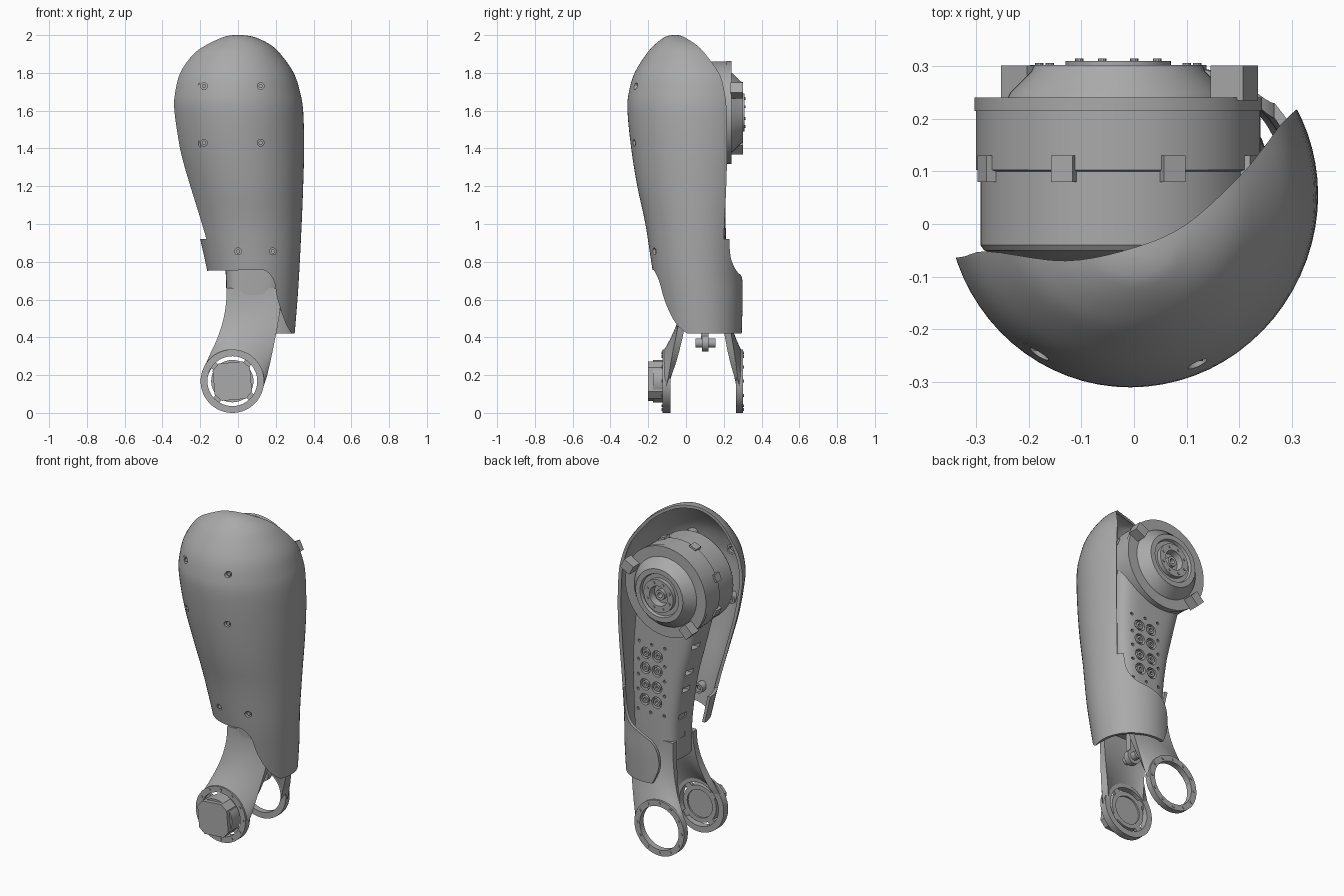
import bpy, bmesh, math
from math import sin, cos, pi, radians
from mathutils import Vector, Matrix

if "Cube" in bpy.data.objects:
    bpy.data.objects.remove(bpy.data.objects["Cube"])

grey = bpy.data.materials.new("plain_grey")
grey.use_nodes = True
grey.diffuse_color = (0.4, 0.4, 0.4, 1)
grey.node_tree.nodes["Principled BSDF"].inputs["Base Color"].default_value = (0.4, 0.4, 0.4, 1)


def finish(name, bm):
    bmesh.ops.recalc_face_normals(bm, faces=bm.faces)
    me = bpy.data.meshes.new(name)
    bm.to_mesh(me)
    bm.free()
    ob = bpy.data.objects.new(name, me)
    me.materials.append(grey)
    bpy.context.collection.objects.link(ob)
    return ob


def select(ob):
    bpy.ops.object.select_all(action='DESELECT')
    ob.select_set(True)
    bpy.context.view_layer.objects.active = ob


def smooth(ob, angle=35):
    select(ob)
    bpy.ops.object.shade_smooth_by_angle(angle=radians(angle))


def apply_mod(ob, kind, **props):
    mod = ob.modifiers.new(kind.lower(), kind)
    for k, v in props.items():
        setattr(mod, k, v)
    select(ob)
    bpy.ops.object.modifier_apply(modifier=mod.name)


def cut(ob, cutter):
    apply_mod(ob, 'BOOLEAN', operation='DIFFERENCE', solver='EXACT', object=cutter)
    bpy.data.objects.remove(cutter)


def grid(bm, rows, close_u=True, close_v=False):
    vs = [[bm.verts.new(p) for p in r] for r in rows]
    n, m = len(vs), len(vs[0])
    for i in range(n if close_v else n - 1):
        for j in range(m if close_u else m - 1):
            a, b = vs[i], vs[(i + 1) % n]
            bm.faces.new((a[j], a[(j + 1) % m], b[(j + 1) % m], b[j]))
    return vs


def lathe(name, profile, cx, cz, n=64, ring=False):
    """Turn (radius, y) points round an axis along y."""
    bm = bmesh.new()
    vs = grid(bm, [[(cx + r * cos(2 * pi * j / n), y, cz + r * sin(2 * pi * j / n))
                    for j in range(n)] for r, y in profile], close_v=ring)
    if not ring:
        bm.faces.new(vs[0])
        bm.faces.new(vs[-1])
    ob = finish(name, bm)
    smooth(ob, 30)
    return ob


def tube(name, r0, r1, y0, y1, cx, cz, n=48):
    return lathe(name, [(r0, y0), (r1, y0), (r1, y1), (r0, y1)], cx, cz, n, True)


def rod(name, r, y0, y1, cx, cz, n=16):
    return lathe(name, [(r, y0), (r, y1)], cx, cz, n)


def prism(name, pts, lo, hi, axis):
    place = (lambda a, b, h: (a, b, h)) if axis == 'z' else (lambda a, b, h: (a, h, b))
    bm = bmesh.new()
    vs = grid(bm, [[place(a, b, h) for a, b in pts] for h in (lo, hi)])
    bm.faces.new(vs[0])
    bm.faces.new(vs[1])
    return finish(name, bm)


def box(name, centre, size, spin=0):
    bm = bmesh.new()
    bmesh.ops.create_cube(bm, size=1, matrix=Matrix.Translation(centre)
                          @ Matrix.Rotation(-spin, 4, 'Y') @ Matrix.Diagonal((*size, 1)))
    return finish(name, bm)


def spline(rows, k):
    out = []
    R = [Vector(r) for r in rows]
    for i in range(len(R) - 1):
        a, b, c, d = R[max(i - 1, 0)], R[i], R[i + 1], R[min(i + 2, len(R) - 1)]
        for s in range(k):
            t = s / k
            out.append(b + ((c - a) * t + (2 * a - 5 * b + 4 * c - d) * t * t
                            + (3 * b - a - 3 * c + d) * t ** 3) / 2)
    return out + [R[-1]]


def section(row, n, p):
    z, xl, xr, yf, yb = row
    f = lambda v: math.copysign(abs(v) ** p, v)
    return [((xl + xr) / 2 + (xr - xl) / 2 * f(sin(2 * pi * j / n)),
             (yf + yb) / 2 - (yb - yf) / 2 * f(cos(2 * pi * j / n)), z) for j in range(n)]


# Outer cover: rows of height, left, right, front, back
cover_rows = spline([
    (.42, -.13, .30, -.12, .295), (.6, -.14, .315, -.15, .30), (.76, -.165, .325, -.178, .30),
    (1.0, -.22, .337, -.215, .33), (1.2, -.272, .345, -.258, .37), (1.4, -.325, .35, -.29, .40),
    (1.6, -.355, .345, -.31, .41), (1.7, -.35, .328, -.302, .40), (1.8, -.322, .295, -.272, .36),
    (1.9, -.25, .225, -.21, .26), (1.95, -.18, .17, -.165, .17), (1.985, -.10, .10, -.12, .07),
    (1.997, -.05, .05, -.09, 0), (2.001, -.004, .004, -.062, -.054)], 4)
bm = bmesh.new()
vs = grid(bm, [section(r, 72, 1) for r in cover_rows])
bm.faces.new(vs[-1])
cover = finish("cover_shell", bm)
apply_mod(cover, 'SOLIDIFY', thickness=.018, offset=-1)
# open back, front lower notch and rounded rear flap
rim = spline([(-.6, -.02), (-.36, -.063), (-.28, -.052), (-.13, -.07), (0, -.045), (.1, .0),
              (.2, .09), (.25, .15), (.3, .21), (.45, .33)], 5)
cut(cover, prism("cutter", [tuple(p) for p in rim] + [(.45, .8), (-.6, .8)], .92, 2.3, 'z'))
notch = spline([(.11, .757), (.15, .75), (.19, .7), (.21, .6), (.25, .48), (.29, .41)], 4)
cut(cover, prism("cutter", [(-.6, .745)] + [tuple(p) for p in notch]
                 + [(.29, .2), (-.6, .2)], -.6, .06, 'y'))
flap = spline([(.04, .4), (.01, .46), (-.01, .53), (0, .62), (.04, .68), (.12, .72),
               (.2, .75), (.25, .82), (.27, .95)], 4)
cut(cover, prism("cutter", [(-.6, .3), (.04, .3)] + [tuple(p) for p in flap]
                 + [(-.6, .95)], .05, .8, 'y'))


def front_y(x, z):
    z0, xl, xr, yf, yb = min(cover_rows, key=lambda r: abs(r[0] - z))
    s = (x - (xl + xr) / 2) / ((xr - xl) / 2)
    return (yf + yb) / 2 - (yb - yf) / 2 * math.sqrt(1 - s * s)


# Screw holes with bosses and screw heads
for x, z in [(-.18, 1.73), (.12, 1.73), (-.18, 1.43), (.12, 1.43), (0, .855), (.185, .855)]:
    y = front_y(x, z)
    cut(cover, rod("cutter", .018, y - .1, y + .1, x, z))
    tube("cover_boss", .018, .03, y + .022, y + .07, x, z, 20)
    rod("cover_screw", .011, y + .008, y + .06, x, z)
smooth(cover, 35)

# Upper motor
MX, MZ = -.03, 1.59
lathe("motor_body", [(.2, -.07), (.255, -.05), (.262, -.04), (.262, .1), (.27, .103), (.27, .235),
                     (.265, .24), (.21, .24), (.205, .25), (.165, .29), (.16, .302), (.13, .302),
                     (.125, .285), (.1, .285), (.1, .31), (.06, .31), (.055, .27), (.03, .27),
                     (.03, .295), (.015, .295), (.015, .25)], MX, MZ)
tube("motor_flange", .262, .273, .215, .24, MX, MZ, 64)
for i in range(8):
    a = radians(22.5 + 45 * i)
    box("motor_lug", (MX + .268 * cos(a), .105, MZ + .268 * sin(a)), (.025, .05, .045), a)
    rod("motor_bolt", .008, .30, .315, MX + .08 * cos(a), MZ + .08 * sin(a), 10)
for d in (28, 225):
    a = radians(d)
    box("motor_stop", (MX + .25 * cos(a), .268, MZ + .25 * sin(a)), (.07, .066, .06), a)

# Main strut
bm = bmesh.new()
strut_rows = spline([(.54, -.062, .225, -.015, .215), (.75, -.066, .235, -.025, .215),
                     (1.0, -.1, .25, -.03, .21), (1.2, -.15, .25, -.035, .205),
                     (1.5, -.23, .23, -.035, .2)], 6)
vs = grid(bm, [section(r, 48, .55) for r in strut_rows])
bm.faces.new(vs[0])
bm.faces.new(vs[-1])
strut = finish("strut_body", bm)
# vent grooves in the back and holes along its edges
for x in (.05, .13):
    for z in (.88, .97, 1.07, 1.16):
        cut(strut, tube("cutter", .022, .034, .185, .3, x, z, 20))
        cut(strut, rod("cutter", .01, .185, .3, x, z, 12))
for z in (.81, .93, 1.02, 1.11, 1.22):
    for x in (0, .09, .18):
        if x != .09 or z in (.81, 1.22):
            cut(strut, rod("cutter", .009, .18, .3, x, z, 10))
for z in (.68, .8, .97, 1.08, 1.25):
    cut(strut, box("cutter", (-.13 if z < 1.2 else -.17, .13, z), (.14, .06, .03)))
smooth(strut, 35)

# Forked lower prongs with their rings
KX, KZ = -.03, .168


def prong(name, y_top, y_ring, inner_up):
    rows = []
    for t in [i / 10 for i in range(11)]:
        row = []
        for j in range(17):
            s = j / 16
            a = radians(165 - 185 * s)
            top = Vector((-.06 + .285 * s, y_top, .66))
            mid = Vector((-.055 + .30 * s, y_top, .46 + .05 * s))
            end = Vector((KX + .15 * cos(a), y_ring, KZ + .15 * sin(a)))
            q = top.lerp(mid, t).lerp(mid.lerp(end, t), t)
            row.append(q)
        rows.append(row)
    bm = bmesh.new()
    grid(bm, rows, close_u=False)
    ob = finish(name, bm)
    apply_mod(ob, 'SOLIDIFY', thickness=.036, offset=0)
    smooth(ob, 40)


prong("front_prong", 0, -.105, 1)
prong("back_prong", .195, .28, -1)
tube("front_ring", .132, .168, -.125, -.082, KX, KZ, 64)
tube("back_ring", .132, .168, .265, .302, KX, KZ, 64)
for i in range(12):
    a = radians(30 * i)
    for name, y0, y1 in (("front_ring_bolt", -.129, -.12), ("back_ring_bolt", .29, .306)):
        rod(name, .008, y0, y1, KX + .15 * cos(a), KZ + .15 * sin(a), 10)

# Knee hub: flat sided block held in the front ring
flat = []
for i in range(4):
    for d in (-12, 12):
        a = radians(50 + 90 * i + d)
        flat.append((KX + .118 * cos(a), KZ + .118 * sin(a)))
prism("knee_hub", flat, -.2, -.1, 'y')
tube("knee_hub_collar", .085, .112, -.175, -.09, KX, KZ)
for i in range(4):
    a = radians(50 + 90 * i)
    box("knee_hub_tab", (KX + .118 * cos(a), -.1, KZ + .118 * sin(a)), (.04, .02, .04), a)

# Cross pin between the prongs
rod("cross_pin", .025, .05, .155, .1, .37, 20)
rod("cross_pin_collar", .045, .085, .12, .1, .37, 20)
box("cross_pin_bracket", (.1, .1, .47), (.05, .04, .16))
